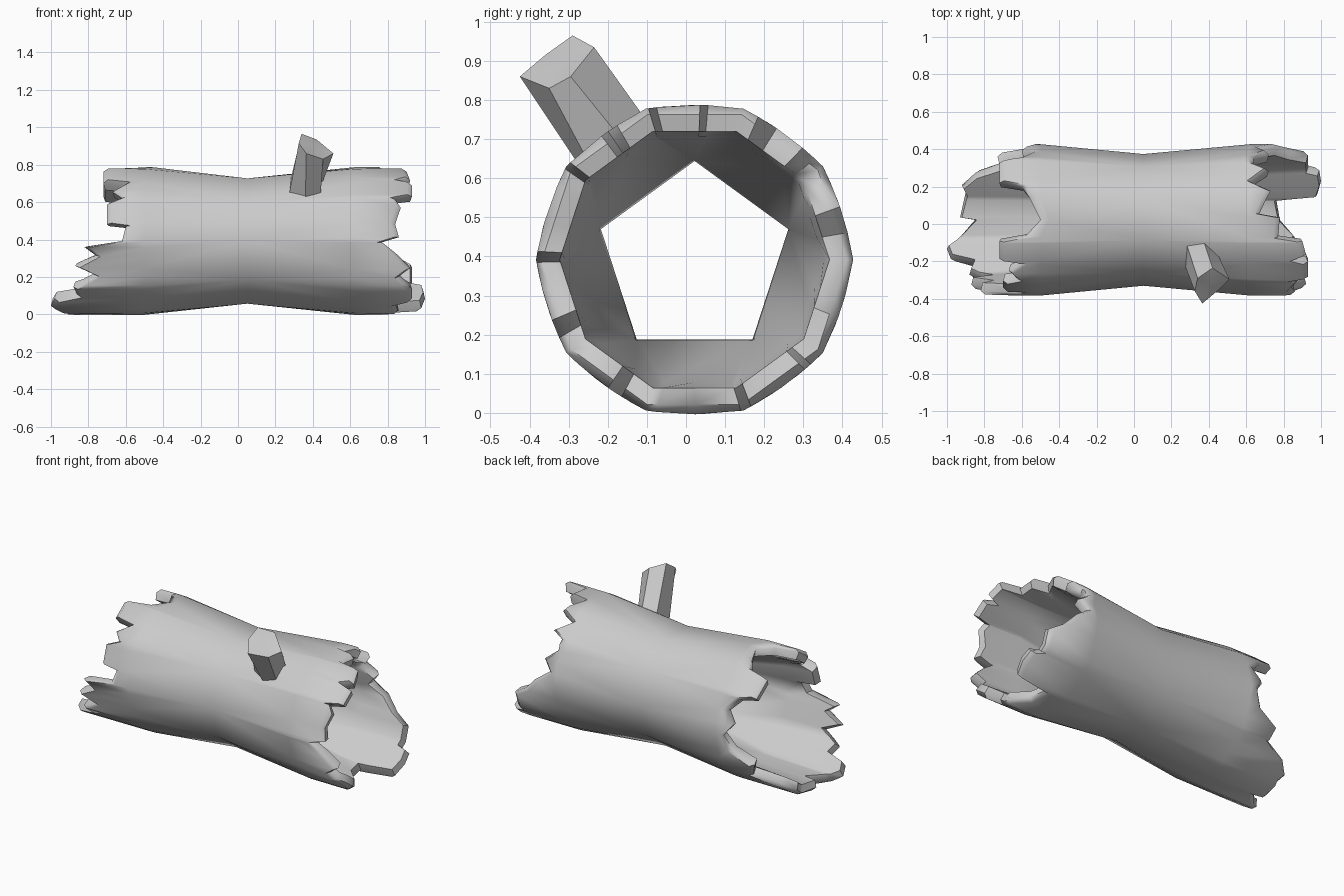
import bpy, bmesh, math
from mathutils import Vector

if "Cube" in bpy.data.objects:
    bpy.data.objects.remove(bpy.data.objects["Cube"])

CY, CZ, MID = 0.022, 0.392, 0.05

grey = bpy.data.materials.new("plain grey")
grey.use_nodes = True
COLOUR = (0.6, 0.6, 0.6, 1)
grey.diffuse_color = COLOUR
grey.node_tree.nodes["Principled BSDF"].inputs["Base Color"].default_value = COLOUR


def finish(bm, name, angle):
    bmesh.ops.recalc_face_normals(bm, faces=bm.faces)
    me = bpy.data.meshes.new(name)
    bm.to_mesh(me)
    bm.free()
    ob = bpy.data.objects.new(name, me)
    bpy.context.collection.objects.link(ob)
    me.materials.append(grey)
    bpy.ops.object.select_all(action='DESELECT')
    ob.select_set(True)
    bpy.context.view_layer.objects.active = ob
    bpy.ops.object.shade_smooth_by_angle(angle=math.radians(angle))
    return ob


def point(x, r, deg):
    a = math.radians(deg)
    return (x, CY + r * math.cos(a), CZ + r * math.sin(a))


def decagon(r, deg):
    # radius of a ten-sided outline at any angle
    off = math.radians((deg % 36) - 18)
    return r * math.cos(math.radians(18)) / math.cos(off)


def bridge(bm, a, b):
    # join two closed loops, dropping repeated corners
    n = len(a)
    for i in range(n):
        j = (i + 1) % n
        loop = []
        for v in (a[i], a[j], b[j], b[i]):
            if v not in loop:
                loop.append(v)
        if len(loop) > 2 and not bm.faces.get(loop):
            bm.faces.new(loop)


# broken ends: angle around the log, reach along x
left_end = [(0, -.55), (10, -.6), (22, -.55), (34, -.62), (38, -.72), (58, -.72), (62, -.6),
            (72, -.56), (90, -.5), (103, -.58), (107, -.72), (124, -.72), (127, -.6),
            (136, -.67), (144, -.62), (149, -.7), (166, -.7), (168, -.6), (180, -.62),
            (185, -.82), (192, -.76), (201, -.87), (209, -.76), (220, -.88), (230, -.86),
            (236, -.98), (246, -1), (256, -.93), (270, -.85), (272, -.93), (292, -.9),
            (300, -.92), (312, -.85), (322, -.7), (335, -.73), (345, -.6)]
right_end = [(0, .76), (10, .67), (20, .72), (30, .64), (40, .64), (46, .72), (58, .63),
             (66, .73), (85, .67), (88, .78), (104, .77), (107, .9), (120, .92), (124, .86),
             (127, .93), (142, .93), (145, .84), (152, .87), (166, .84), (177, .86),
             (181, .77), (191, .85), (203, .92), (210, .86), (222, .93), (236, .93),
             (242, .84), (256, .86), (270, .78), (287, .76), (291, .98), (304, 1),
             (315, .99), (318, .93), (338, .93), (347, .84)]


def reach_at(table, deg):
    pts = table + [(360, table[0][1])]
    for (a, x), (b, y) in zip(pts, pts[1:]):
        if a <= deg <= b:
            return x + (y - x) * (deg - a) / (b - a)


# hollow log
bm = bmesh.new()
waist = [bm.verts.new(point(MID, 0.352, 36 * k)) for k in range(10)]
throat = [bm.verts.new(point(MID, 0.252, 18 + 72 * k)) for k in range(5)]
for table, shoulder in ((left_end, -0.5), (right_end, 0.62)):
    angles = sorted({a for a, _ in table} | set(range(0, 360, 36)))
    side = 1 if shoulder > 0 else -1
    outer_mid = [waist[int(a / 36 + 0.5) % 10] for a in angles]
    inner_mid = [throat[int((a - 18) / 72 + 0.5) % 5] if a >= 0 else None for a in angles]

    def ring(setback, radius, fixed=None):
        out = []
        for a in angles:
            x = fixed if fixed is not None else reach_at(table, a) - side * setback
            out.append(bm.verts.new(point(x, radius(a), a)))
        return out

    outer = ring(0, lambda a: (decagon(0.406, a) + 0.403) / 2, shoulder)
    lip_outer = ring(0.025, lambda a: (decagon(0.408, a) + 0.403) / 2)
    lip = ring(0, lambda a: decagon(0.39, a))
    lip_inner = ring(0.01, lambda a: decagon(0.345, a))
    inner = ring(0, lambda a: decagon(0.33, a), shoulder)
    for v, w in zip(outer, lip_outer):
        if side * (w.co.x - v.co.x) < 0.02:
            v.co.x = w.co.x - side * 0.02
    for v, w in zip(inner, lip_inner):
        if side * (w.co.x - v.co.x) < 0.02:
            v.co.x = w.co.x - side * 0.02
    loops = [outer_mid, outer, lip_outer, lip, lip_inner, inner, inner_mid]
    for a, b in zip(loops, loops[1:]):
        bridge(bm, a, b)
finish(bm, "hollow_log", 55)

# broken branch stub
base = [(.29, -.13, .75), (.38, -.11, .76), (.45, -.17, .71),
        (.45, -.26, .65), (.37, -.28, .64), (.28, -.24, .66)]
tip = [(.34, -.29, .965), (.42, -.235, .935), (.51, -.295, .86),
       (.455, -.35, .83), (.365, -.425, .86), (.325, -.36, .915)]
bm = bmesh.new()
sink = Vector((-.01, .025, -.035))
low = [bm.verts.new(Vector(p) + sink) for p in base]
high = [bm.verts.new(p) for p in tip]
bridge(bm, low, high)
bm.faces.new(low)
centre = bm.verts.new((.41, -.325, .89))
for i in range(6):
    bm.faces.new((high[i], high[(i + 1) % 6], centre))
finish(bm, "branch_stub", 50)
